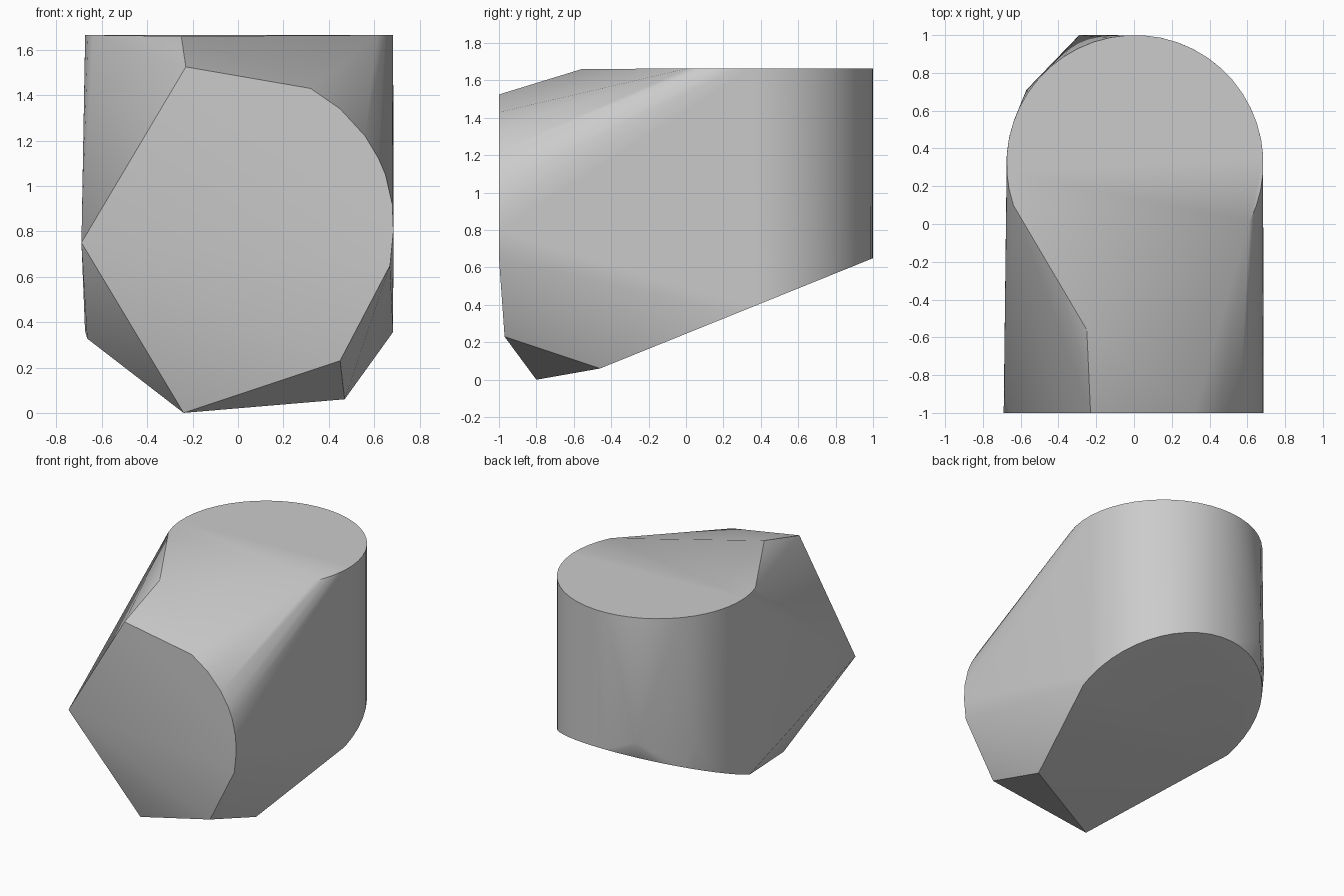
import bpy
import bmesh
from math import radians, cos, sin

if "Cube" in bpy.data.objects:
    bpy.data.objects.remove(bpy.data.objects["Cube"], do_unlink=True)

TOP = 1.665
RADIUS = 0.68
CENTRE_X, CENTRE_Y = 0.005, 0.32


def rim(start, end, count, height):
    """Arc of the upright round body, with its height given by y."""
    points = []
    for i in range(count + 1):
        a = radians(start + (end - start) * i / count)
        x, y = CENTRE_X + RADIUS * cos(a), CENTRE_Y + RADIUS * sin(a)
        points.append((x, y, height(y)))
    return points


# Round body: level top rim and sloping bottom rim
points = rim(-27, 199, 30, lambda y: TOP)
points += rim(-4, 190, 26, lambda y: 0.06 + 0.404 * (y + 0.46))

# Front face: angular left half, rounded right half
front = [(-0.69, 0.75), (-0.23, 1.525), (0.32, 1.43), (0.45, 1.34),
         (0.56, 1.22), (0.62, 1.12), (0.65, 1.05), (0.68, 0.92),
         (0.685, 0.8), (0.67, 0.65)]
points += [(x, -1, z) for x, z in front]

# Lower chin corners, top ridge and the two back corners
points += [(0.45, -0.97, 0.23), (-0.24, -0.8, 0), (0.47, -0.46, 0.06),
           (-0.25, -0.56, 1.66), (-0.29, 1, 0.77), (-0.57, 0.71, 0.72)]

# Wrap the corners in one faceted solid
bm = bmesh.new()
for p in points:
    bm.verts.new(p)
hull = bmesh.ops.convex_hull(bm, input=bm.verts)
loose = {g for g in hull["geom_interior"] + hull["geom_unused"]
         if isinstance(g, bmesh.types.BMVert)}
bmesh.ops.delete(bm, geom=list(loose), context='VERTS')
bmesh.ops.dissolve_limit(bm, angle_limit=radians(0.5),
                         verts=bm.verts, edges=bm.edges)
bmesh.ops.recalc_face_normals(bm, faces=bm.faces)

mesh = bpy.data.meshes.new("faceted_block")
bm.to_mesh(mesh)
bm.free()
block = bpy.data.objects.new("faceted_block", mesh)
bpy.context.collection.objects.link(block)

# Plain grey material
grey = bpy.data.materials.new("plain_grey")
grey.use_nodes = True
colour = (0.6, 0.6, 0.6, 1)
grey.diffuse_color = colour
grey.node_tree.nodes["Principled BSDF"].inputs["Base Color"].default_value = colour
mesh.materials.append(grey)

# Smooth the round walls and keep the corners sharp
bpy.ops.object.select_all(action='DESELECT')
block.select_set(True)
bpy.context.view_layer.objects.active = block
bpy.ops.object.shade_smooth_by_angle(angle=radians(30))
